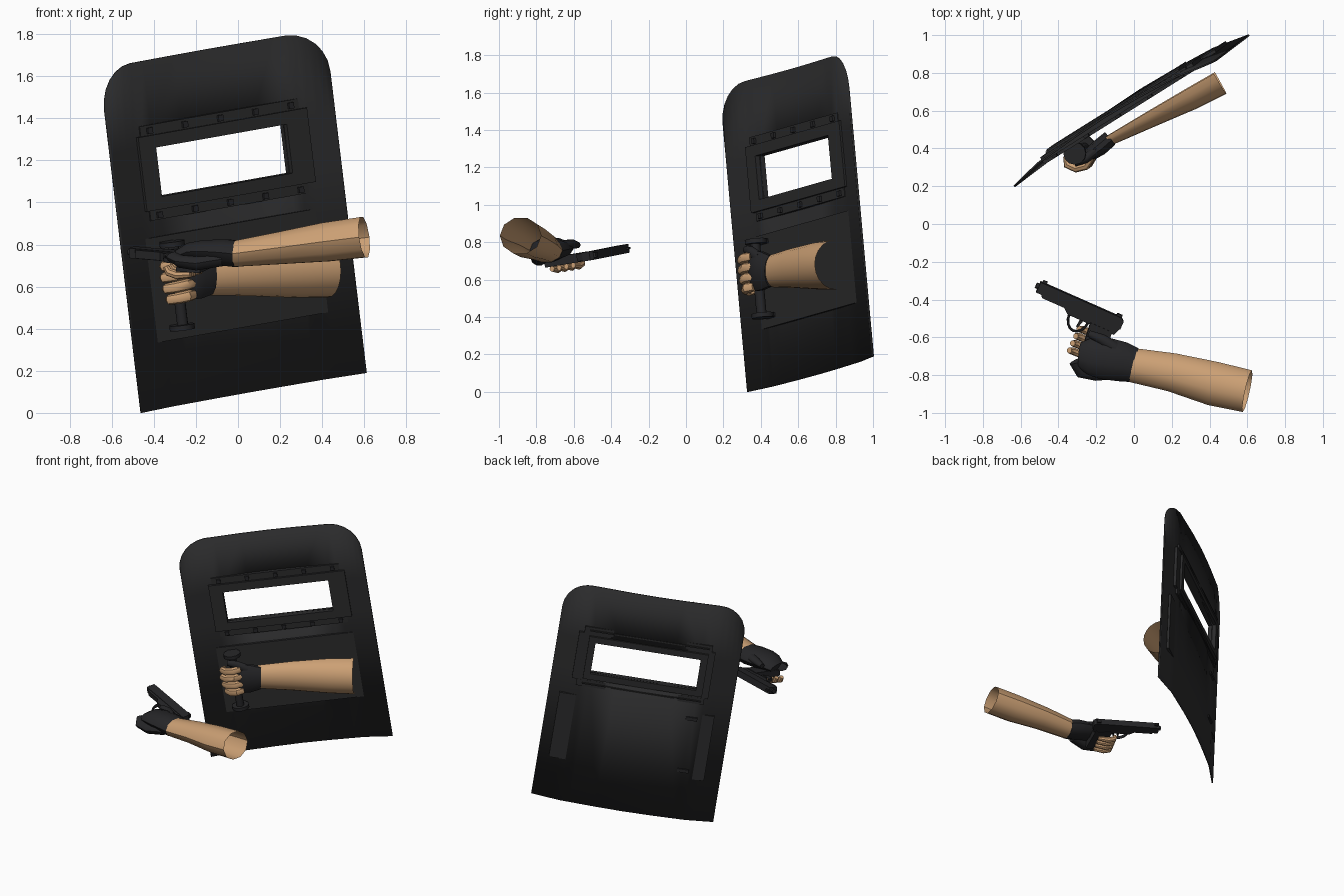
import bpy, bmesh, math
from mathutils import Vector, Matrix

if "Cube" in bpy.data.objects:
    bpy.data.objects.remove(bpy.data.objects["Cube"], do_unlink=True)


def material(name, r, g, b):
    m = bpy.data.materials.new(name)
    m.use_nodes = True
    m.diffuse_color = (r, g, b, 1)
    node = next(n for n in m.node_tree.nodes if n.type == 'BSDF_PRINCIPLED')
    node.inputs["Base Color"].default_value = (r, g, b, 1)
    return m


CHARCOAL = material("shield charcoal", .024, .024, .025)
BLACK = material("glove and gun black", .019, .019, .021)
SKIN = material("skin tan", .60, .35, .175)


def frame(origin, x_axis, y_hint):
    x = Vector(x_axis).normalized()
    y = Vector(y_hint)
    y = (y - x * y.dot(x)).normalized()
    m = Matrix((x, y, x.cross(y))).transposed().to_4x4()
    m.translation = origin
    return m


# Shield space: across, outward, up.  Gun space: rearward, gripward, underside.
SHIELD = frame((-.46, .33, 0), (1.07, .67, .19), (-.532, .846, .013))
GUN = frame((-.494, -.305, .768), (.915, -.404, -.08), (-.404, -.915, -.15))
WORLD = Matrix.Identity(4)


def finish(name, bm, mat, space, smooth=False):
    bmesh.ops.recalc_face_normals(bm, faces=bm.faces)
    me = bpy.data.meshes.new(name)
    bm.to_mesh(me)
    bm.free()
    me.materials.append(mat)
    ob = bpy.data.objects.new(name, me)
    bpy.context.collection.objects.link(ob)
    ob.matrix_world = space
    if smooth:
        bpy.ops.object.select_all(action='DESELECT')
        ob.select_set(True)
        bpy.context.view_layer.objects.active = ob
        bpy.ops.object.shade_smooth_by_angle(angle=math.radians(40))
    return ob


def box(name, x, y, z, mat, space):
    bm = bmesh.new()
    bmesh.ops.create_cube(bm, size=1)
    for v in bm.verts:
        v.co = [(lo + hi) / 2 + c * (hi - lo) for c, (lo, hi) in zip(v.co, (x, y, z))]
    return finish(name, bm, mat, space)


def prism(name, outline, half, mat, space):
    """Extrude an outline through the gun's thickness."""
    bm = bmesh.new()
    face = bm.faces.new([bm.verts.new((x, y, -half)) for x, y in outline])
    new = bmesh.ops.extrude_face_region(bm, geom=[face])["geom"]
    bmesh.ops.translate(bm, vec=(0, 0, 2 * half),
                        verts=[g for g in new if isinstance(g, bmesh.types.BMVert)])
    return finish(name, bm, mat, space)


def loft(name, sections, mat, space, up=(0, 0, 1), sides=10, caps=True, half=False):
    """Skin ellipses (centre, side radius, up radius) along a path."""
    bm = bmesh.new()
    pts = [Vector(s[0]) for s in sections]
    rings = []
    for i, (p, (_, rs, ru)) in enumerate(zip(pts, sections)):
        t = (pts[min(i + 1, len(pts) - 1)] - pts[max(i - 1, 0)]).normalized()
        side = t.cross(Vector(up)).normalized()
        top = side.cross(t)
        if half:
            angles = [math.pi * (k / sides - .5) for k in range(sides + 1)]
        else:
            angles = [math.tau * k / sides for k in range(sides)]
        rings.append([bm.verts.new(p + side * rs * math.cos(a) + top * ru * math.sin(a))
                      for a in angles])
    for a, b in zip(rings, rings[1:]):
        n = len(a)
        for k in range(n - 1 if half else n):
            bm.faces.new((a[k], a[(k + 1) % n], b[(k + 1) % n], b[k]))
    if caps:
        bm.faces.new(rings[0])
        bm.faces.new(rings[-1])
    return finish(name, bm, mat, space, True)


# Curved shield sheet with rounded top corners and a window opening
W, H, R = 1.277, 1.65, .2
WIN_U, WIN_V = (.268, W - .268), (1.0, 1.235)
BEND = [(0, 0), (.2, .04), (.45, .055), (W / 2, .06)]


def bulge(u):
    d = min(u, W - u)
    for (a, wa), (b, wb) in zip(BEND, BEND[1:]):
        if d <= b + 1e-6:
            return wa + (wb - wa) * (d - a) / (b - a)


def top_edge(u):
    d = R - min(u, W - u, R)
    return H - R + math.sqrt(max(R * R - d * d, 0))


bm = bmesh.new()
left = [R * (1 - math.cos(math.pi / 2 * k / 6)) for k in range(7)] + [WIN_U[0], .45]
columns = left + [W / 2] + [W - u for u in reversed(left)]
grid = [[bm.verts.new((u, bulge(u), v)) for v in (0, *WIN_V, top_edge(u))] for u in columns]
for i, (a, b) in enumerate(zip(grid, grid[1:])):
    middle = (columns[i] + columns[i + 1]) / 2
    for k in range(3):
        if k != 1 or not WIN_U[0] < middle < WIN_U[1]:
            bm.faces.new((a[k], b[k], b[k + 1], a[k + 1]))
sheet = finish("shield_sheet", bm, CHARCOAL, SHIELD, True)
mod = sheet.modifiers.new("thickness", 'SOLIDIFY')
mod.thickness, mod.offset = .01, 0


# Window frames: thick one inside, thin one outside
def window_frame(name, outer_u, outer_v, depth):
    (u0, u1), (v0, v1) = outer_u, outer_v
    box(name + "_bottom", (u0, u1), depth, (v0, WIN_V[0]), CHARCOAL, SHIELD)
    box(name + "_top", (u0, u1), depth, (WIN_V[1], v1), CHARCOAL, SHIELD)
    box(name + "_right", (u0, WIN_U[0]), depth, WIN_V, CHARCOAL, SHIELD)
    box(name + "_left", (WIN_U[1], u1), depth, WIN_V, CHARCOAL, SHIELD)


window_frame("inner_frame", (.175, W - .145), (.94, 1.296), (.012, .055))
window_frame("outer_frame", (.22, W - .22), (.955, 1.28), (.05, .072))

# Bolted strips above and below the window
for name, v0, v1 in (("upper", 1.296, 1.345), ("lower", .892, .94)):
    box(name + "_strip", (.2, W - .18), (.028, .056), (v0, v1), CHARCOAL, SHIELD)
    box(name + "_outer_strip", (.22, W - .22), (.055, .066), (v0 + .02, v1 - .02),
        CHARCOAL, SHIELD)
    for k in range(5):
        u = .25 + k * .2
        box(f"{name}_bolt_{k + 1}", (u - .014, u + .014), (.015, .03),
            (v0 + .008, v1 - .012), BLACK, SHIELD)

# Backing panel and carrying handle
box("backing_panel", (.11, 1.2), (.026, .044), (.314, .812), CHARCOAL, SHIELD)
loft("handle_grip", [((.266, -.037, .36), .027, .027), ((.266, -.037, .78), .027, .027)],
     BLACK, SHIELD, up=(1, 0, 0))
for name, v in (("lower", .36), ("upper", .76)):
    loft(name + "_handle_flange", [((.266, -.03, v), .06, .06), ((.266, -.03, v + .025), .06, .06)],
         BLACK, SHIELD, up=(1, 0, 0), sides=12)
    box(name + "_handle_mount", (.232, .3), (-.03, .04), (v, v + .025), BLACK, SHIELD)
    box(name + "_handle_plate", (.225, .305), (.04, .06), (v, v + .025), BLACK, SHIELD)

# Shield arm: open half shell, gloved hand and wrapped fingers
loft("shield_forearm", [((.43, -.045, .59), .055, .088), ((.66, -.05, .572), .085, .108),
                        ((.92, -.058, .545), .118, .128), ((1.09, -.065, .525), .128, .132)],
     SKIN, SHIELD, caps=False, half=True)
loft("shield_glove", [((.255, -.07, .6), .025, .09), ((.3, -.08, .605), .036, .11),
                      ((.37, -.075, .6), .045, .108), ((.44, -.065, .588), .043, .086)],
     BLACK, SHIELD)
loft("shield_thumb", [((.36, -.08, .67), .025, .035), ((.29, -.085, .72), .024, .027),
                      ((.23, -.075, .735), .018, .02)], BLACK, SHIELD)
for k, reach in enumerate((.0, -.006, .0, .012)):
    v = .685 - k * .054
    loft(f"shield_finger_{k + 1}",
         [((.31, -.095, v), .022, .025), ((.265, -.115, v), .026, .028),
          ((.215 + reach, -.1, v - .004), .025, .027), ((.185 + reach, -.06, v - .008), .022, .025),
          ((.2 + reach, -.02, v - .01), .013, .015)], SKIN, SHIELD, sides=8)

# Gun arm: hollow forearm and gloved hand
loft("gun_forearm", [((-.02, -.745, .755), .09, .064), ((.2, -.785, .783), .102, .08),
                     ((.42, -.845, .812), .117, .097), ((.6, -.885, .835), .113, .101)],
     SKIN, WORLD, caps=False)
loft("gun_glove", [((.0, -.748, .755), .092, .066), ((-.06, -.73, .762), .105, .066),
                   ((-.16, -.71, .768), .112, .056), ((-.23, -.7, .765), .1, .045),
                   ((-.285, -.695, .745), .07, .03)], BLACK, WORLD)
loft("gun_thumb", [((-.1, -.66, .782), .035, .03), ((-.17, -.61, .79), .028, .026),
                   ((-.24, -.58, .785), .018, .017)], BLACK, WORLD)
loft("gun_glove_fingers", [((-.29, -.72, .74), .055, .03), ((-.27, -.77, .72), .05, .032),
                           ((-.2, -.785, .71), .045, .035), ((-.08, -.78, .73), .04, .035)],
     BLACK, WORLD)
for k in range(4):
    b = .15 + k * .042
    loft(f"gun_finger_{k + 1}", [((.29, b, .008), .015, .016), ((.305, b, .034), .021, .02),
                                 ((.35, b, .045), .021, .02), ((.42, b, .036), .016, .014)],
         SKIN, GUN, up=(0, 1, 0), sides=8)

# Pistol lying on its side
prism("pistol_slide", [(0, 0), (.47, 0), (.488, .015), (.488, .06), (0, .06)], .024, BLACK, GUN)
prism("pistol_frame", [(.03, .055), (.485, .055), (.47, .1), (.2, .1), (.17, .075), (.04, .075)],
      .02, BLACK, GUN)
prism("pistol_grip", [(.33, .09), (.455, .09), (.475, .29), (.355, .3)], .024, BLACK, GUN)
prism("pistol_trigger", [(.275, .09), (.295, .09), (.28, .145), (.27, .142)], .007, BLACK, GUN)
box("front_sight", (.01, .035), (-.014, .002), (-.006, .006), BLACK, GUN)
box("rear_sight", (.44, .47), (-.012, .002), (-.014, .014), BLACK, GUN)
loft("muzzle", [((-.015, .028, 0), .016, .016), ((.01, .028, 0), .016, .016)], BLACK, GUN)
guard = [(.265 + .055 * math.cos(a), .095 + .075 * math.sin(a))
         for a in (math.pi * k / 8 for k in range(9))]
loft("trigger_guard", [((x, y, 0), .007, .012) for x, y in guard], BLACK, GUN, sides=6)
